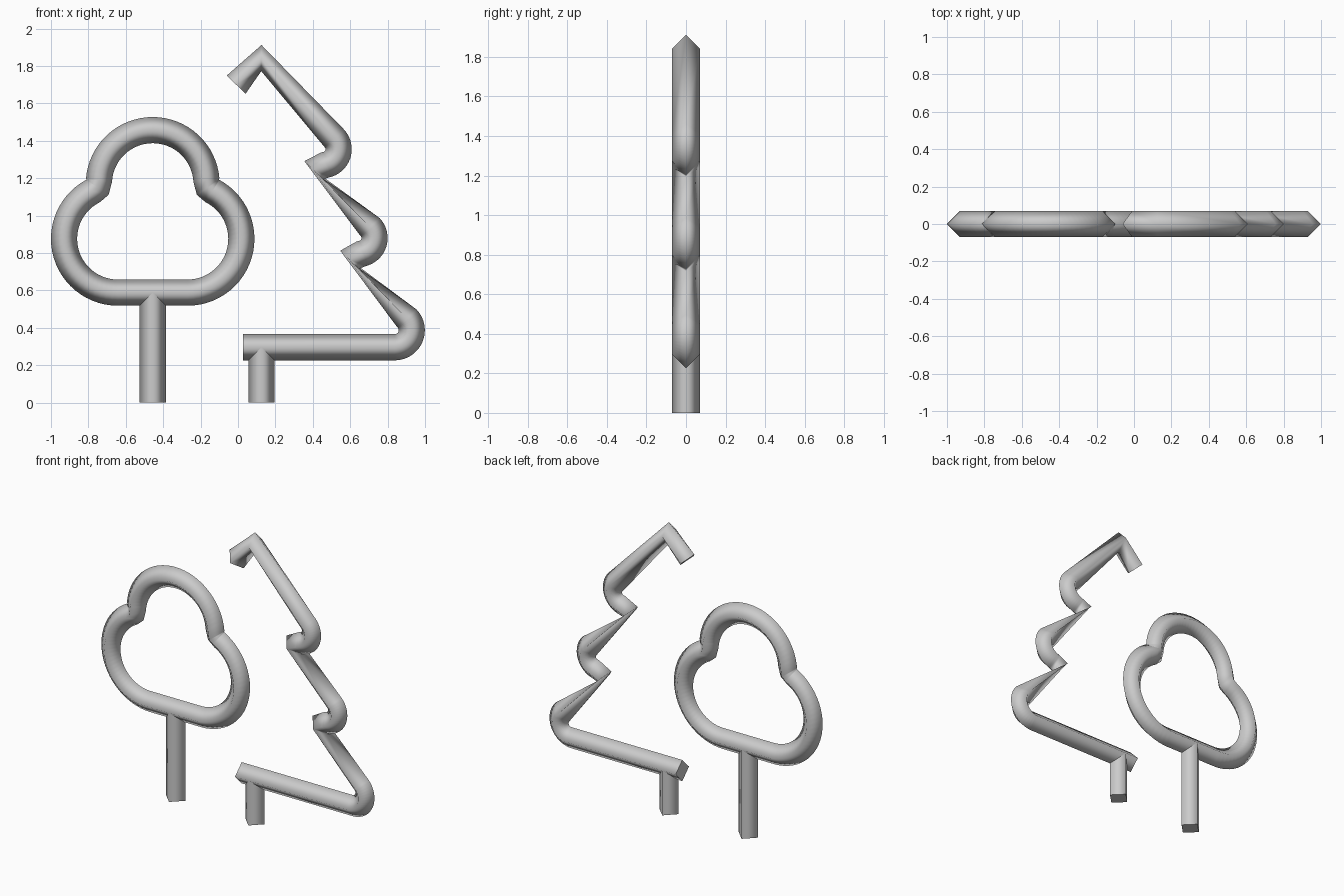
import bpy, bmesh, math
from mathutils import Vector

if "Cube" in bpy.data.objects:
    bpy.data.objects.remove(bpy.data.objects["Cube"])

R = 0.07            # half width of the diamond-shaped bar
grey = bpy.data.materials.new("light grey")
grey.diffuse_color = (0.6, 0.6, 0.6, 1)
grey.use_nodes = True
grey.node_tree.nodes["Principled BSDF"].inputs["Base Color"].default_value = grey.diffuse_color


def arc(cx, cz, r, a0, a1, n=16):
    """Points on an arc in the x-z plane, angles in degrees."""
    angles = [math.radians(a0 + (a1 - a0) * i / n) for i in range(n + 1)]
    return [(cx + r * math.cos(a), cz + r * math.sin(a)) for a in angles]


def bar(name, path, closed=False, fixed=None):
    """Sweep a diamond section along a path; fixed gives tangents at chosen points."""
    fixed = fixed or {}
    pts = [Vector(p) for p in path]
    n = len(pts)
    bm = bmesh.new()
    rings = []
    for i, p in enumerate(pts):
        before = pts[i - 1] if i or closed else None
        after = pts[(i + 1) % n] if i < n - 1 or closed else None
        t = Vector((0, 0))
        if before is not None:
            t += (p - before).normalized()
        if after is not None:
            t += (after - p).normalized()
        t = Vector(fixed.get(path[i], t)).normalized()
        side = Vector((-t.y, t.x)) * R
        rings.append([bm.verts.new(c) for c in (
            (p.x + side.x, 0, p.y + side.y), (p.x, -R, p.y),
            (p.x - side.x, 0, p.y - side.y), (p.x, R, p.y))])
    for i in range(n if closed else n - 1):
        a, b = rings[i], rings[(i + 1) % n]
        for k in range(4):
            j = (k + 1) % 4
            bm.faces.new((a[k], a[j], b[j], b[k])).smooth = True
    if not closed:      # flat end caps with crisp rims
        for ring in (rings[0], rings[-1]):
            cap = bm.faces.new(ring)
            for e in cap.edges:
                e.smooth = False
    bmesh.ops.recalc_face_normals(bm, faces=bm.faces)
    mesh = bpy.data.meshes.new(name)
    bm.to_mesh(mesh)
    bm.free()
    mesh.materials.append(grey)
    obj = bpy.data.objects.new(name, mesh)
    bpy.context.collection.objects.link(obj)
    return obj


# Round tree: three-lobed crown outline and trunk
CX = -0.456
left = arc(CX - 0.186, 0.876, 0.288, 270, 112, 28)
top = arc(CX, 1.169, 0.288, 176, 4, 32)
right = [(2 * CX - x, z) for x, z in reversed(left)]
# one shared point at each notch between lobes
notch = (CX - 0.294, 1.15)
crown = left[:-1] + [notch] + top + [(2 * CX - notch[0], notch[1])] + right[1:]
bend = (0.83, 0.56)
bar("round_tree_crown", crown, closed=True,
    fixed={notch: (0.56, 0.83), crown[len(left) + len(top)]: (0.56, -0.83)})
bar("round_tree_trunk", [(CX, 0), (CX, 0.587)])

# Fir tree: open half outline with three rounded boughs, and trunk
tip1, tip2 = (0.405, 1.243), (0.597, 0.764)
fir = [(-0.01, 1.70), (0.125, 1.842)]
fir += arc(0.453, 1.355, 0.085, 43, -80) + [tip1]
fir += arc(0.645, 0.88, 0.085, 44, -80) + [tip2]
fir += arc(0.838, 0.387, 0.091, 44, -90) + [(0.027, 0.296)]
bar("fir_tree_outline", fir, fixed={tip1: (-0.69, -0.72), tip2: (-0.69, -0.72)})
bar("fir_tree_trunk", [(0.125, 0), (0.125, 0.296)])
